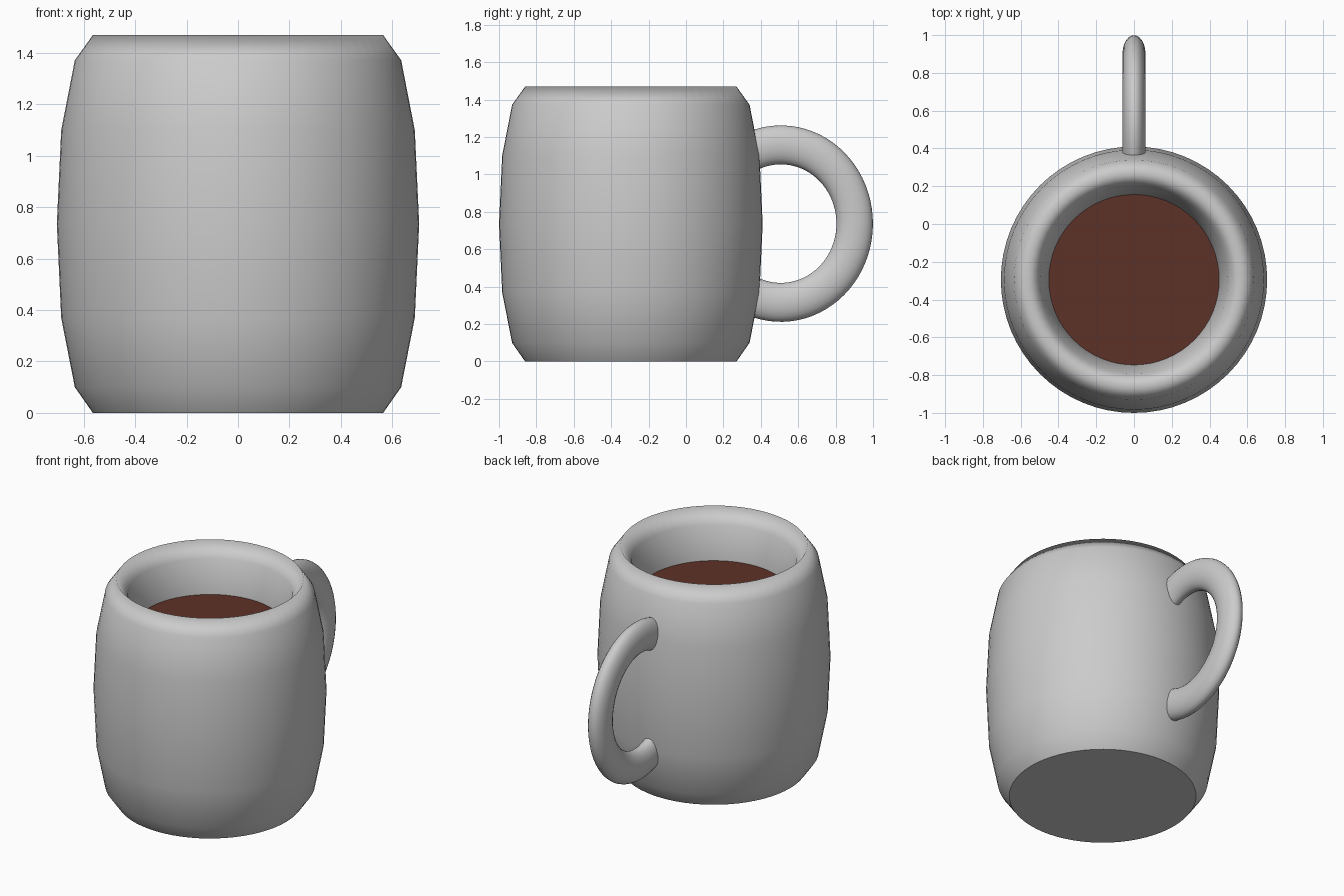
import bpy, bmesh
from math import sin, cos, pi, radians

if "Cube" in bpy.data.objects:
    bpy.data.objects.remove(bpy.data.objects["Cube"])

CY = -0.295   # centre of the mug body along y
SEG = 64


def loft(name, rings, flat_caps=True):
    """Skin closed rings of points, cap both ends, shade smooth."""
    bm = bmesh.new()
    loops = [[bm.verts.new(p) for p in ring] for ring in rings]
    n = len(loops[0])
    for a, b in zip(loops, loops[1:]):
        for i in range(n):
            j = (i + 1) % n
            bm.faces.new((a[i], a[j], b[j], b[i])).smooth = True
    for end in (loops[0], loops[-1]):
        cap = bm.faces.new(end)
        cap.smooth = False
        for e in cap.edges:
            e.smooth = False
    bmesh.ops.recalc_face_normals(bm, faces=bm.faces[:])
    mesh = bpy.data.meshes.new(name)
    bm.to_mesh(mesh)
    bm.free()
    obj = bpy.data.objects.new(name, mesh)
    bpy.context.collection.objects.link(obj)
    return obj


def circle(r, z):
    return [(r * cos(2 * pi * i / SEG), CY + r * sin(2 * pi * i / SEG), z)
            for i in range(SEG)]


# Mug body: barrel outside, bevelled lip, tapering cavity
profile = [(0.565, 0), (0.635, 0.10), (0.688, 0.37), (0.705, 0.735),
           (0.688, 1.10), (0.635, 1.372), (0.565, 1.47),
           (0.497, 1.372), (0.45, 1.15), (0.44, 0.12)]
loft("mug_body", [circle(r, z) for r, z in profile])

# Handle: partial ring with an oval section, ends buried in the wall
rings = []
for k in range(49):
    t = radians(-112 + 224 * k / 48)
    ring = []
    for i in range(24):
        a = 2 * pi * i / 24
        rad = 0.421 + 0.104 * cos(a)
        ring.append((0.061 * sin(a), 0.507 + 0.938 * rad * cos(t),
                     0.737 + rad * sin(t)))
    rings.append(ring)
loft("handle", rings)

# Drink surface
bpy.ops.mesh.primitive_circle_add(vertices=SEG, radius=0.452,
                                  fill_type='NGON', location=(0, CY, 1.155))
drink = bpy.context.object
drink.name = "drink_surface"
mat = bpy.data.materials.new("brown_drink")
mat.diffuse_color = (0.11, 0.032, 0.02, 1)
mat.use_nodes = True
mat.node_tree.nodes["Principled BSDF"].inputs["Base Color"].default_value = mat.diffuse_color
drink.data.materials.append(mat)
